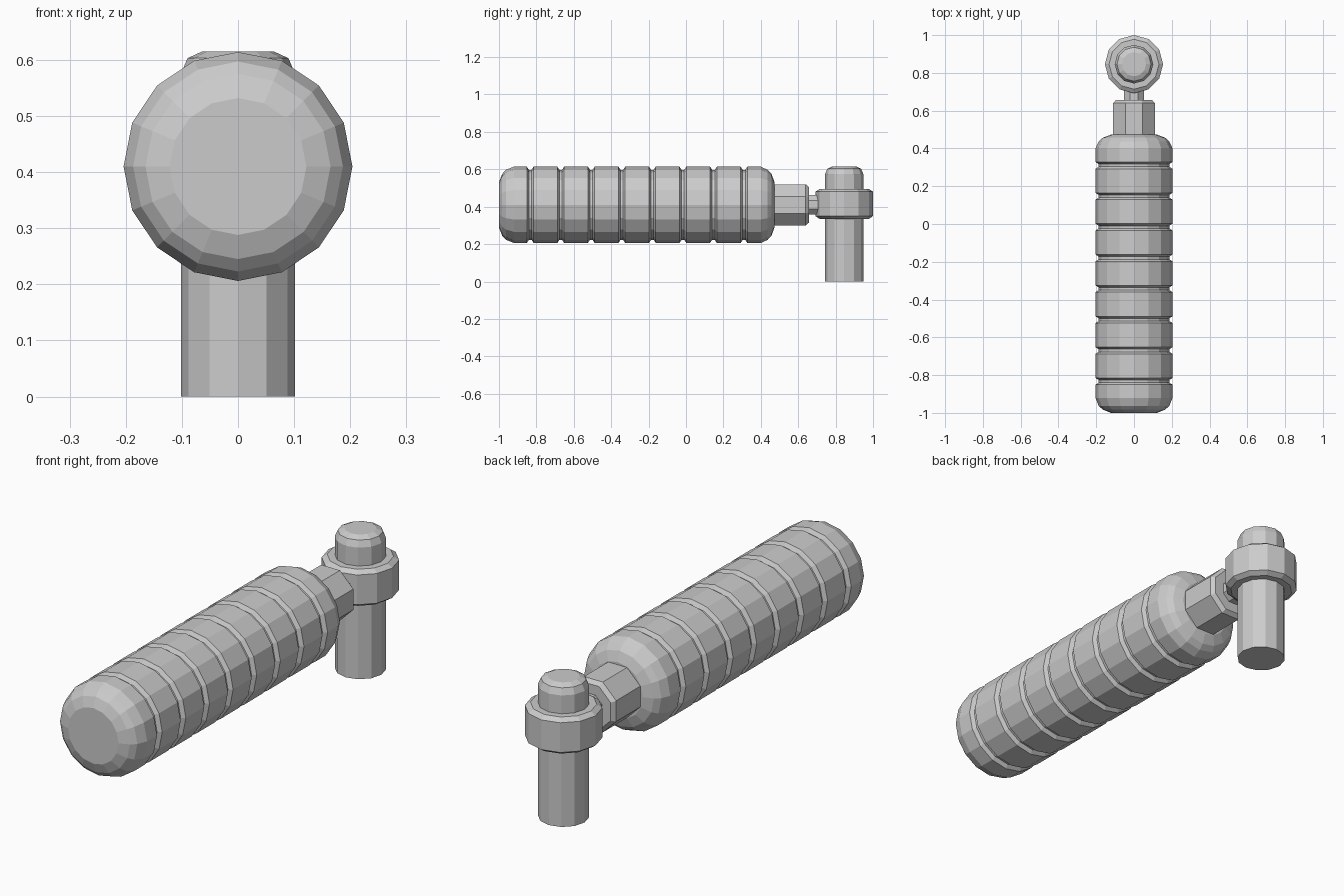
import bpy, bmesh, math

if "Cube" in bpy.data.objects:
    bpy.data.objects.remove(bpy.data.objects["Cube"])

AXIS_Z = 0.41   # height of the handle axis
PIN_Y = 0.846   # position of the upright pin


def lathe(name, profile, sides, along_y=False, y=0.0, phase=0.0):
    """Closed solid of revolution from (position, radius) pairs."""
    bm = bmesh.new()
    rings = []
    for h, r in profile:
        ring = []
        for i in range(sides):
            a = 2 * math.pi * i / sides + phase
            u, v = r * math.cos(a), r * math.sin(a)
            ring.append(bm.verts.new((u, h, AXIS_Z + v) if along_y else (u, y + v, h)))
        rings.append(ring)
    for a, b in zip(rings, rings[1:]):
        for i in range(sides):
            j = (i + 1) % sides
            bm.faces.new((a[i], a[j], b[j], b[i]))
    bm.faces.new(rings[0])
    bm.faces.new(rings[-1])
    bmesh.ops.recalc_face_normals(bm, faces=bm.faces)
    me = bpy.data.meshes.new(name)
    bm.to_mesh(me)
    bm.free()
    ob = bpy.data.objects.new(name, me)
    bpy.context.collection.objects.link(ob)
    return ob


# Ribbed grip: rounded ends with eight grooves between
R = 0.204
grip = [(-1.0, 0.122), (-0.983, 0.165), (-0.963, 0.187), (-0.92, R)]
for k in range(8):
    g = -0.833 + 0.1633 * k
    grip += [(g - 0.018, R), (g - 0.007, 0.187), (g + 0.007, 0.187), (g + 0.018, R)]
grip += [(0.40, R), (0.437, 0.187), (0.457, 0.165), (0.473, 0.122)]
lathe("grip", grip, 16, along_y=True)

# Octagonal collar with a chamfered end
C = 0.11 / math.cos(math.pi / 8)
lathe("collar", [(0.45, C), (0.64, C), (0.657, C - 0.016)], 8,
      along_y=True, phase=math.pi / 8)

# Thin neck joining the collar to the ring
lathe("neck", [(0.64, 0.057), (0.76, 0.057)], 8, along_y=True, phase=math.pi / 8)

# Ring around the pin
lathe("ring", [(0.335, 0.132), (0.35, 0.154), (0.48, 0.154), (0.495, 0.132)], 12, y=PIN_Y)

# Upright pin with a rounded top
lathe("pin", [(0.0, 0.102), (0.575, 0.102), (0.603, 0.09), (0.615, 0.064)], 12, y=PIN_Y)
